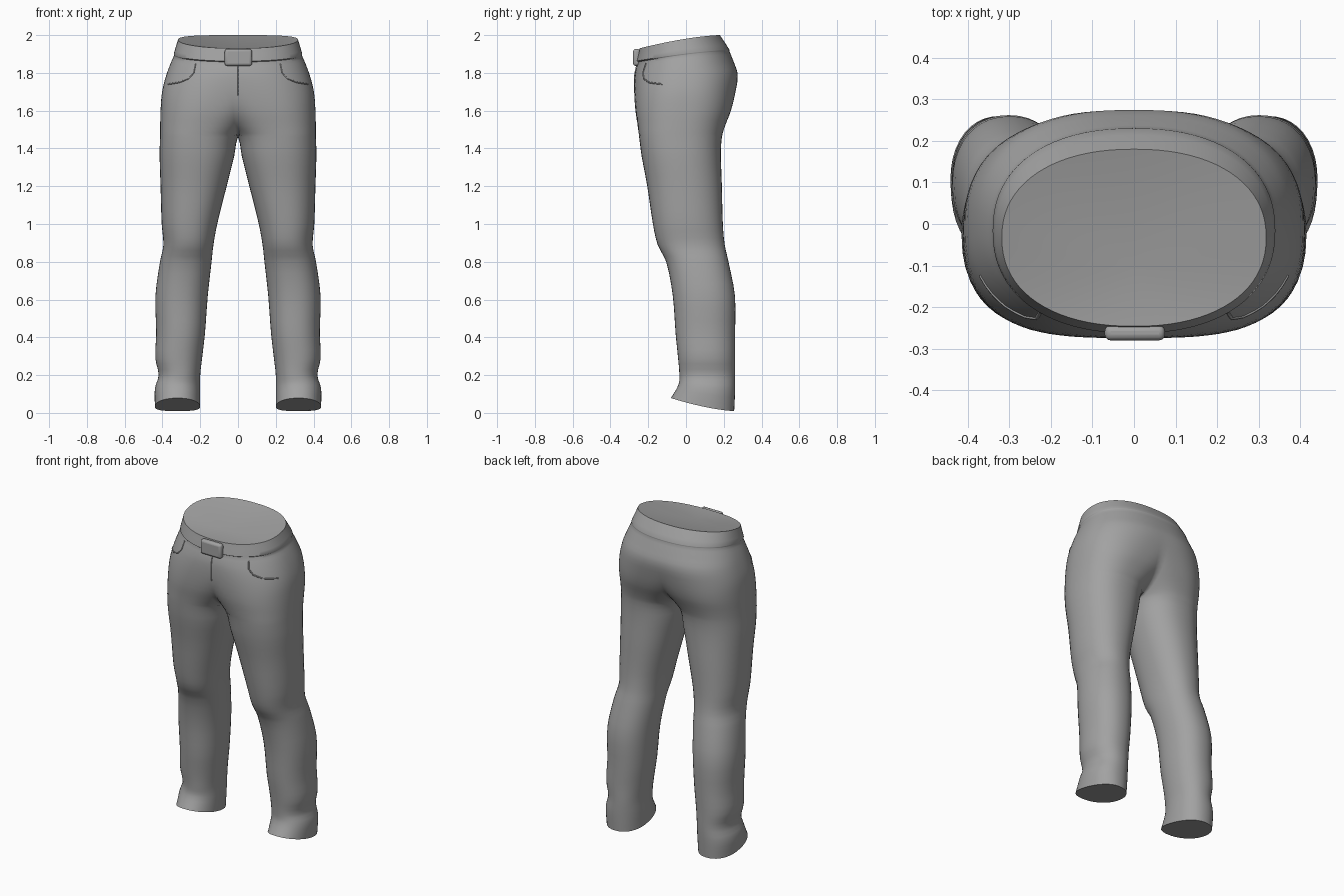
import bpy, bmesh, math
from mathutils import Vector
from mathutils.bvhtree import BVHTree

if "Cube" in bpy.data.objects:
    bpy.data.objects.remove(bpy.data.objects["Cube"])

cloth = bpy.data.materials.new("grey cloth")
cloth.diffuse_color = (0.36, 0.36, 0.36, 1)
cloth.use_nodes = True
cloth.node_tree.nodes["Principled BSDF"].inputs["Base Color"].default_value = cloth.diffuse_color

# Half-body sections: height, inner x, outer x, front y, back y
# (a negative inner x means the section is cut at the centre line)
SECTIONS = [
    (0.01, .20, .440, -.080, .255),
    (0.12, .20, .440, -.040, .260),
    (0.20, .20, .420, -.035, .260),
    (0.29, .19, .438, -.042, .260),
    (0.42, .175, .433, -.055, .260),
    (0.62, .16, .437, -.070, .259),
    (0.80, .14, .413, -.105, .225),
    (0.89, .13, .395, -.150, .205),
    (1.00, .11, .404, -.175, .195),
    (1.20, .06, .410, -.205, .190),
    (1.36, .02, .415, -.235, .185),
    (1.46, 0, .413, -.248, .190),
    (1.52, -.05, .412, -.256, .207),
    (1.60, -.14, .410, -.268, .238),
    (1.70, -.26, .402, -.274, .262),
    (1.79, -.34, .380, -.272, .274),
    (1.86, -.36, .358, -.264, .252),
    (1.915, -.34, .338, -.255, .230),
    (1.922, -.34, .340, -.263, .230),
    (2.00, -.32, .318, -.246, .180),
]
POINTS, STEPS = 40, 3


def blend(i, f):
    """Smooth blend between section i and i + 1."""
    a, b, c, d = [SECTIONS[min(max(i + k, 0), len(SECTIONS) - 1)] for k in (-1, 0, 1, 2)]
    h = c[0] - b[0]
    out = [b[0] + h * f]
    for k in range(1, 5):
        # slopes by height keep uneven spacing smooth
        m0 = (c[k] - a[k]) / (c[0] - a[0]) * h
        m1 = (d[k] - b[k]) / (d[0] - b[0]) * h
        out.append((2*f**3 - 3*f**2 + 1) * b[k] + (f**3 - 2*f**2 + f) * m0
                   + (3*f**2 - 2*f**3) * c[k] + (f**3 - f**2) * m1)
    return out


def ring(z, xi, xo, yf, yb):
    # Hips are squarer; hems rise and the waist dips toward the front
    n = 2.2 + 0.2 * max(0, 1 - abs(z - 1.65) / 0.4)
    w = min(max((z - 1.74) / 0.24, 0), 1)
    lift = 0.072 * max(0, 1 - z / 0.2) - 0.07 * w * w * (3 - 2 * w)
    cx, rx = max((xi + xo) / 2, 0), min((xo - xi) / 2, xo)
    cy, ry = (yf + yb) / 2, (yb - yf) / 2
    end = math.pi if xi >= 0 else math.acos(-(min(cx / rx, 1) ** (n / 2)))
    pts = []
    for k in range(POINTS + 1):
        t = -end + 2 * end * k / POINTS
        c, s = math.cos(t), math.sin(t)
        x = cx + rx * math.copysign(abs(c) ** (2 / n), c)
        y = cy + ry * math.copysign(abs(s) ** (2 / n), s)
        if xi < 0 and k in (0, POINTS):
            x = 0
        pts.append((max(x, 0), y, z + lift * max((yb - y) / (yb - yf), 0) ** 1.5))
    return pts


def finish(ob, angle):
    ob.data.materials.append(cloth)
    bpy.ops.object.select_all(action='DESELECT')
    ob.select_set(True)
    bpy.context.view_layer.objects.active = ob
    bpy.ops.object.shade_smooth_by_angle(angle=math.radians(angle))


# Trousers: one leg and half the hips, mirrored
bm = bmesh.new()
rows = [ring(*blend(i, j / STEPS)) for i in range(len(SECTIONS) - 1) for j in range(STEPS)]
rows.append(ring(*SECTIONS[-1]))
verts = [[bm.verts.new(p) for p in row] for row in rows]
for lo, hi in zip(verts, verts[1:]):
    for k in range(POINTS):
        bm.faces.new((lo[k], lo[k + 1], hi[k + 1], hi[k]))
# Hem cap and slightly sunken waist cap
bm.faces.new(list(reversed(verts[0][:-1])))
centre = bm.verts.new((0, -0.10, 1.93))
for k in range(POINTS):
    bm.faces.new((verts[-1][k], verts[-1][k + 1], centre))
bmesh.ops.remove_doubles(bm, verts=bm.verts[:], dist=0.0003)
bmesh.ops.recalc_face_normals(bm, faces=bm.faces[:])
tree = BVHTree.FromBMesh(bm)
me = bpy.data.meshes.new("trousers")
bm.to_mesh(me)
bm.free()
trousers = bpy.data.objects.new("trousers", me)
bpy.context.collection.objects.link(trousers)
mirror = trousers.modifiers.new("mirror", 'MIRROR')
mirror.merge_threshold = 0.0005
finish(trousers, 50)


def seam(name, points, side=1):
    """Thin raised stitch line laid on the front of the cloth."""
    cu = bpy.data.curves.new(name, 'CURVE')
    cu.dimensions = '3D'
    cu.bevel_depth, cu.bevel_resolution = 0.004, 1
    sp = cu.splines.new('POLY')
    fine = []
    for (x0, z0), (x1, z1) in zip(points, points[1:]):
        fine += [(x0 + (x1 - x0) * f / 4, z0 + (z1 - z0) * f / 4) for f in range(4)]
    fine.append(points[-1])
    hits = [tree.ray_cast(Vector((x, -1, z)), Vector((0, 1, 0)))[0] for x, z in fine]
    hits = [h for h in hits if h]
    sp.points.add(len(hits) - 1)
    for p, h in zip(sp.points, hits):
        p.co = (h.x * side, h.y, h.z, 1)
    ob = bpy.data.objects.new(name, cu)
    cu.materials.append(cloth)
    bpy.context.collection.objects.link(ob)


# Pocket openings and fly
for side, label in ((1, "left"), (-1, "right")):
    seam(label + "_pocket_seam",
         [(.225, 1.85), (.235, 1.80), (.262, 1.77), (.31, 1.75), (.37, 1.74)], side)
seam("fly_seam", [(.002, 1.85), (.002, 1.76), (.002, 1.68)])

# Belt buckle
bpy.ops.mesh.primitive_cube_add(size=1, location=(0.002, -0.262, 1.882))
buckle = bpy.context.object
buckle.name = "belt_buckle"
buckle.scale = (0.145, 0.036, 0.09)
bpy.ops.object.transform_apply(location=False, rotation=False, scale=True)
bev = buckle.modifiers.new("round", 'BEVEL')
bev.width, bev.segments = 0.014, 3
finish(buckle, 40)
